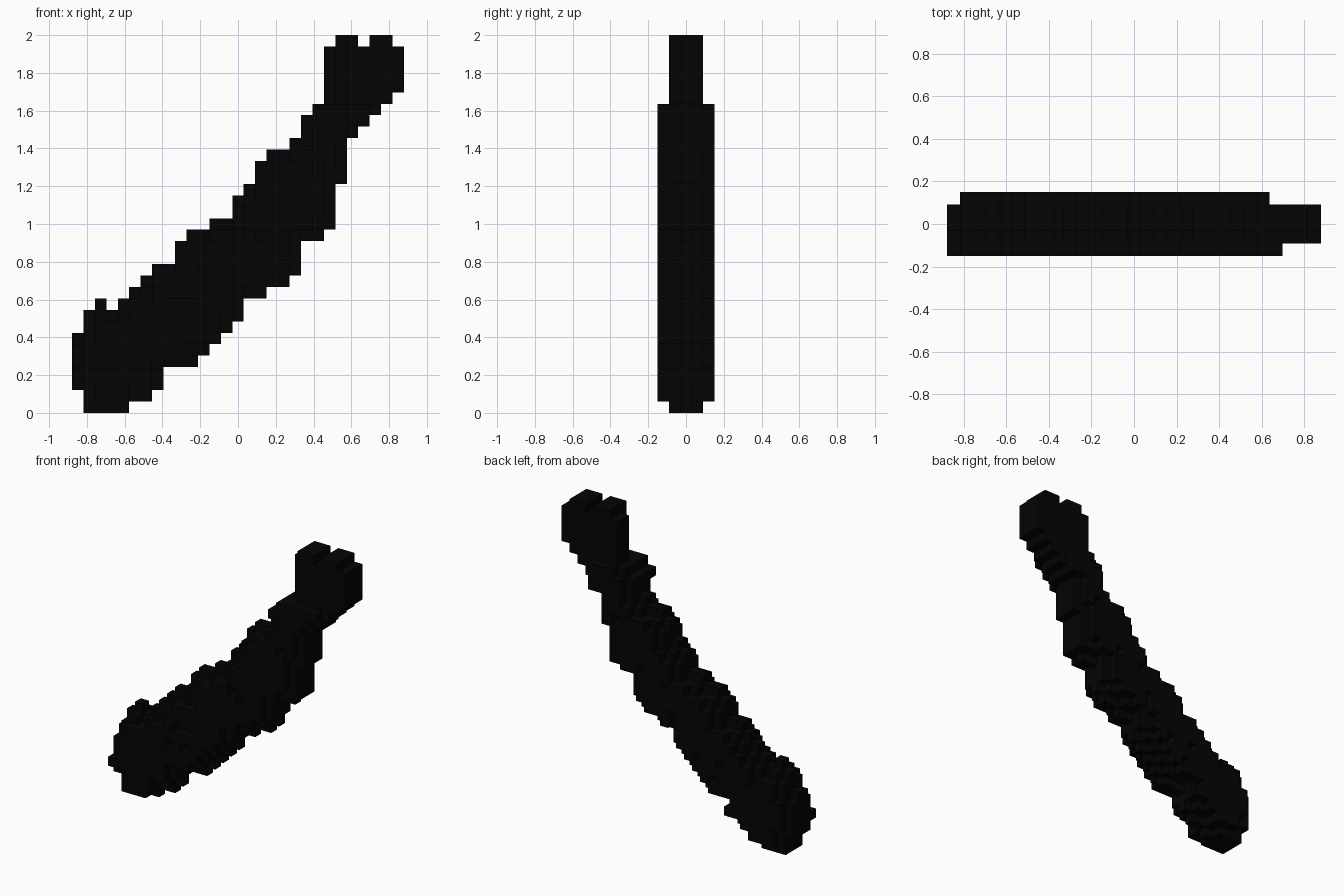
import bpy, bmesh, random
from mathutils import Vector

if "Cube" in bpy.data.objects:
    bpy.data.objects.remove(bpy.data.objects["Cube"])

# Block size and the side outline: (bottom, top) block row for each column
S = 2 / 33
SPANS = [(2, 7), (0, 9), (0, 10), (0, 9), (0, 10), (1, 11), (1, 12), (2, 13),
         (4, 13), (4, 15), (4, 16), (5, 16), (6, 17), (7, 17), (8, 19), (10, 20),
         (10, 22), (11, 23), (11, 23), (12, 24), (15, 26), (15, 27), (16, 32),
         (20, 33), (24, 33), (25, 32), (26, 33), (27, 33), (28, 32)]
STEM_ROW = 27
random.seed(4)

black = bpy.data.materials.new("near_black")
black.diffuse_color = (0.0012, 0.0012, 0.0012, 1)
black.use_nodes = True
black.node_tree.nodes["Principled BSDF"].inputs["Base Color"].default_value = black.diffuse_color

outline = {(x, z) for x, (lo, hi) in enumerate(SPANS) for z in range(lo, hi)}


def inside(x, z):
    return all(n in outline for n in ((x - 1, z), (x + 1, z), (x, z - 1), (x, z + 1)))


def well_inside(x, z):
    return all((x + i, z + j) in outline for i in (-1, 0, 1) for j in (-1, 0, 1))


# Full middle layer, upper and lower edges rounded beside it, uneven outer layers
cells = set()
for x, z in outline:
    cells.add((x, 0, z))
    if z >= STEM_ROW:
        for y in (-1, 1):
            if (x, y) != (22, -1):
                cells.add((x, y, z))
    elif (x, z + 1) in outline or z > 24:
        if x < 4 or x > 21 or (x, z - 1) in outline:
            cells |= {(x, -1, z), (x, 1, z)}
for x, z in sorted(outline):
    for y in (-2, 2):
        if z < STEM_ROW and inside(x, z) and (y < 0 or x < 25):
            if well_inside(x, z) or z > 23 or z < 2:
                if random.random() > 0.06 or z > 23:
                    cells.add((x, y, z))

# Single blocks standing out of the sides
cells |= {(0, -2, 3), (1, 2, 4), (20, -2, 25), (21, -2, 25), (21, -2, 26),
          (24, 2, 24), (7, 2, 3)}

AXES = [Vector(v) for v in ((1, 0, 0), (0, 1, 0), (0, 0, 1))]


def block_part(name, keep):
    """Mesh of the exposed block faces for the chosen cells."""
    bm = bmesh.new()
    verts = {}

    def vert(p):
        k = tuple(round(c * 2) for c in p)
        if k not in verts:
            verts[k] = bm.verts.new(((p.x - 14) * S, p.y * S, (p.z + 0.5) * S))
        return verts[k]

    for c in sorted(cells):
        if not keep(c):
            continue
        for i in range(3):
            for sign in (1, -1):
                n = AXES[i] * sign
                if tuple(int(a + b) for a, b in zip(c, n)) in cells:
                    continue
                u = AXES[(i + 1) % 3] * 0.5
                v = AXES[(i + 2) % 3] * 0.5 * sign
                m = Vector(c) + n * 0.5
                bm.faces.new([vert(p) for p in (m - u - v, m + u - v, m + u + v, m - u + v)])
    mesh = bpy.data.meshes.new(name)
    bm.to_mesh(mesh)
    bm.free()
    mesh.materials.append(black)
    obj = bpy.data.objects.new(name, mesh)
    bpy.context.collection.objects.link(obj)


# Curved body and the narrow forked stem
block_part("curved_body", lambda c: c[2] < STEM_ROW)
block_part("forked_stem", lambda c: c[2] >= STEM_ROW)
